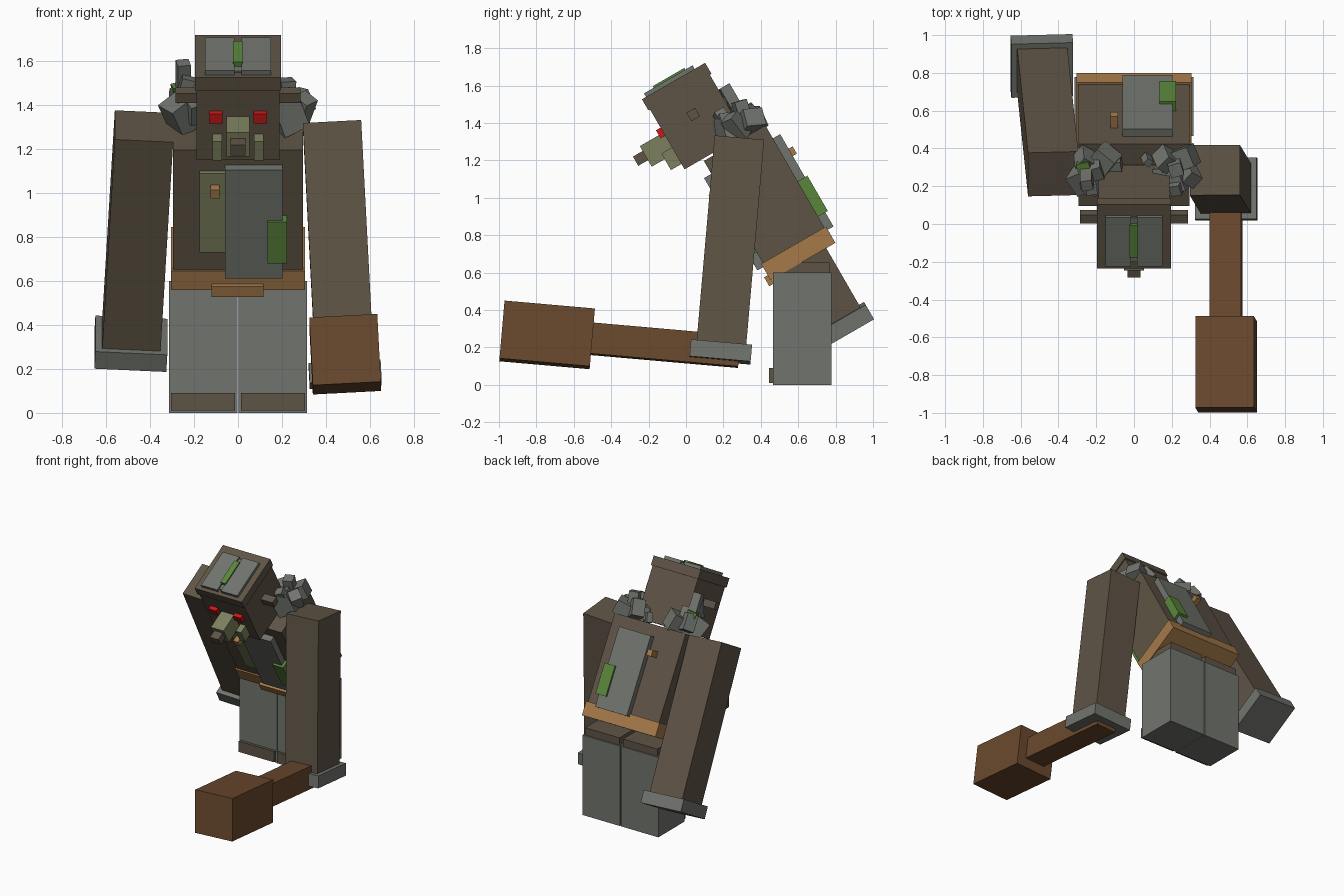
import bpy
import random
from math import radians
from mathutils import Matrix, Vector

random.seed(4)


def material(name, rgb):
    m = bpy.data.materials.new(name)
    lin = [((c / 255 + 0.055) / 1.055) ** 2.4 for c in rgb]
    m.diffuse_color = (*lin, 1)
    return m


BROWN = material("earth_brown", (95, 84, 70))
GRAY = material("stone_gray", (113, 116, 110))
TAN = material("belt_tan", (166, 122, 74))
WOOD = material("hammer_wood", (106, 73, 46))
GREEN = material("moss_green", (90, 134, 58))
OLIVE = material("pale_olive", (124, 128, 94))
RED = material("eye_red", (205, 24, 24))

FACES = [(0, 2, 3, 1), (4, 5, 7, 6), (0, 1, 5, 4), (2, 6, 7, 3), (0, 4, 6, 2), (1, 3, 7, 5)]


def box(name, mat, x, y, z, frame=Matrix()):
    """Box from (min, max) ranges, placed in a part frame."""
    verts = [(a, b, c) for c in z for b in y for a in x]
    mesh = bpy.data.meshes.new(name)
    mesh.from_pydata(verts, [], FACES)
    mesh.materials.append(mat)
    ob = bpy.data.objects.new(name, mesh)
    ob.matrix_world = frame
    bpy.context.collection.objects.link(ob)
    return ob


def frame(loc, rx, ry=0, rz=0):
    return (Matrix.Translation(loc) @ Matrix.Rotation(radians(rx), 4, 'X')
            @ Matrix.Rotation(radians(ry), 4, 'Y') @ Matrix.Rotation(radians(rz), 4, 'Z'))


def span(s, a, b):
    """Range mirrored to side s."""
    return (a, b) if s > 0 else (-b, -a)


# Legs, hips and toe plates
for s, side in ((1, "left"), (-1, "right")):
    box(side + "_leg", GRAY, span(s, 0.003, 0.315), (0.465, 0.778), (0, 0.6))
    box(side + "_hip", BROWN, span(s, 0.015, 0.3), (0.478, 0.768), (0.59, 0.655))
    box(side + "_toe_plate", BROWN, span(s, 0.013, 0.305), (0.443, 0.47), (0.01, 0.09))

# Torso leaning forward, with belt and plates
torso = frame((0, 0.625, 0.66), 30)
box("torso", BROWN, (-0.295, 0.295), (-0.19, 0.19), (0, 0.73), torso)
box("belt", TAN, (-0.305, 0.305), (-0.2, 0.2), (-0.001, 0.1), torso)
box("belt_buckle", TAN, (-0.12, 0.117), (-0.222, -0.19), (-0.025, 0.03), torso)
box("torso_plate", GRAY, (-0.06, 0.203), (-0.235, 0.235), (0.08, 0.65), torso)
box("torso_moss", GREEN, (0.135, 0.222), (-0.25, 0.25), (0.167, 0.385), torso)
box("chest_panel", OLIVE, (-0.175, -0.05), (-0.213, -0.18), (0.205, 0.62), torso)
box("torso_peg", TAN, (-0.125, -0.085), (-0.26, 0.26), (0.515, 0.56), torso)

# Head with cap, eyes, snout and tusks
head = frame((0, 0.06, 1.405), 30)
box("head", BROWN, (-0.188, 0.188), (-0.185, 0.185), (-0.185, 0.185), head)
box("cap", BROWN, (-0.196, 0.196), (-0.195, 0.195), (0.185, 0.253), head)
box("cap_moss", GREEN, (-0.023, 0.02), (-0.11, 0.085), (0.25, 0.285), head)
box("cap_inlay", GRAY, (-0.015, 0.015), (-0.15, 0.12), (0.25, 0.262), head)
box("snout", OLIVE, (-0.053, 0.053), (-0.33, -0.18), (-0.085, 0.042), head)
box("nose", BROWN, (-0.035, 0.035), (-0.39, -0.32), (-0.045, 0.012), head)
for s, side in ((1, "left"), (-1, "right")):
    box(side + "_cap_plate", GRAY, span(s, 0.015, 0.15), (-0.17, 0.13), (0.25, 0.275), head)
    box(side + "_eye", RED, span(s, 0.07, 0.133), (-0.213, -0.18), (0.022, 0.072), head)
    box(side + "_tusk", OLIVE, span(s, 0.072, 0.117), (-0.25, -0.18), (-0.152, -0.05), head)
    box(side + "_ear", BROWN, span(s, 0.18, 0.285), (-0.025, 0.028), (0.02, 0.072), head)

# Arms with stone cuffs
arms = {"left": frame((0.428, 0.285, 1.315), -5, -3),
        "right": frame((-0.428, 0.265, 1.305), 30, 3)}
for side, f in arms.items():
    box(side + "_arm", BROWN, (-0.133, 0.133), (-0.133, 0.133), (-1.15, 0), f)
    box(side + "_cuff", GRAY, (-0.164, 0.164), (-0.164, 0.164), (-1.19, -1.1), f)

# Hammer held in the left hand
f = arms["left"]
box("hammer_handle", WOOD, (-0.083, 0.083), (-0.75, 0.1), (-1.218, -1.052), f)
box("hammer_head", WOOD, (-0.155, 0.155), (-1.175, -0.69), (-1.29, -0.98), f)

# Rock clusters on both shoulders: x, y, z, size, height
rocks = {
    "left": [(0.22, 0.24, 1.36, 0.13, 0.16), (0.27, 0.35, 1.41, 0.11, 0.10),
             (0.17, 0.34, 1.42, 0.09, 0.12), (0.22, 0.30, 1.46, 0.07, 0.12),
             (0.15, 0.27, 1.38, 0.07, 0.09), (0.29, 0.27, 1.38, 0.08, 0.14),
             (0.23, 0.20, 1.42, 0.06, 0.10), (0.07, 0.34, 1.38, 0.04, 0.07)],
    "right": [(-0.26, 0.25, 1.36, 0.12, 0.15), (-0.25, 0.24, 1.53, 0.06, 0.15),
              (-0.16, 0.34, 1.41, 0.12, 0.12), (-0.21, 0.30, 1.44, 0.08, 0.14),
              (-0.26, 0.34, 1.43, 0.08, 0.12), (-0.19, 0.22, 1.38, 0.09, 0.10),
              (-0.10, 0.31, 1.37, 0.07, 0.08), (-0.24, 0.20, 1.47, 0.06, 0.12)],
}
for side, items in rocks.items():
    for i, (x, y, z, w, h) in enumerate(items):
        r = frame((x, y, z), random.uniform(10, 40), random.uniform(-25, 25),
                  random.uniform(0, 60))
        box(f"{side}_shoulder_rock_{i}", GRAY, (-w / 2, w / 2), (-w / 2, w / 2), (-h / 2, h / 2), r)
box("left_shoulder_moss", GREEN, (-0.025, 0.025), (-0.03, 0.03), (-0.04, 0.04),
    frame((0.12, 0.25, 1.37), 30, 10, 20))
box("right_shoulder_moss", GREEN, (-0.035, 0.035), (-0.03, 0.03), (-0.04, 0.04),
    frame((-0.26, 0.31, 1.46), 25, -10, 15))
